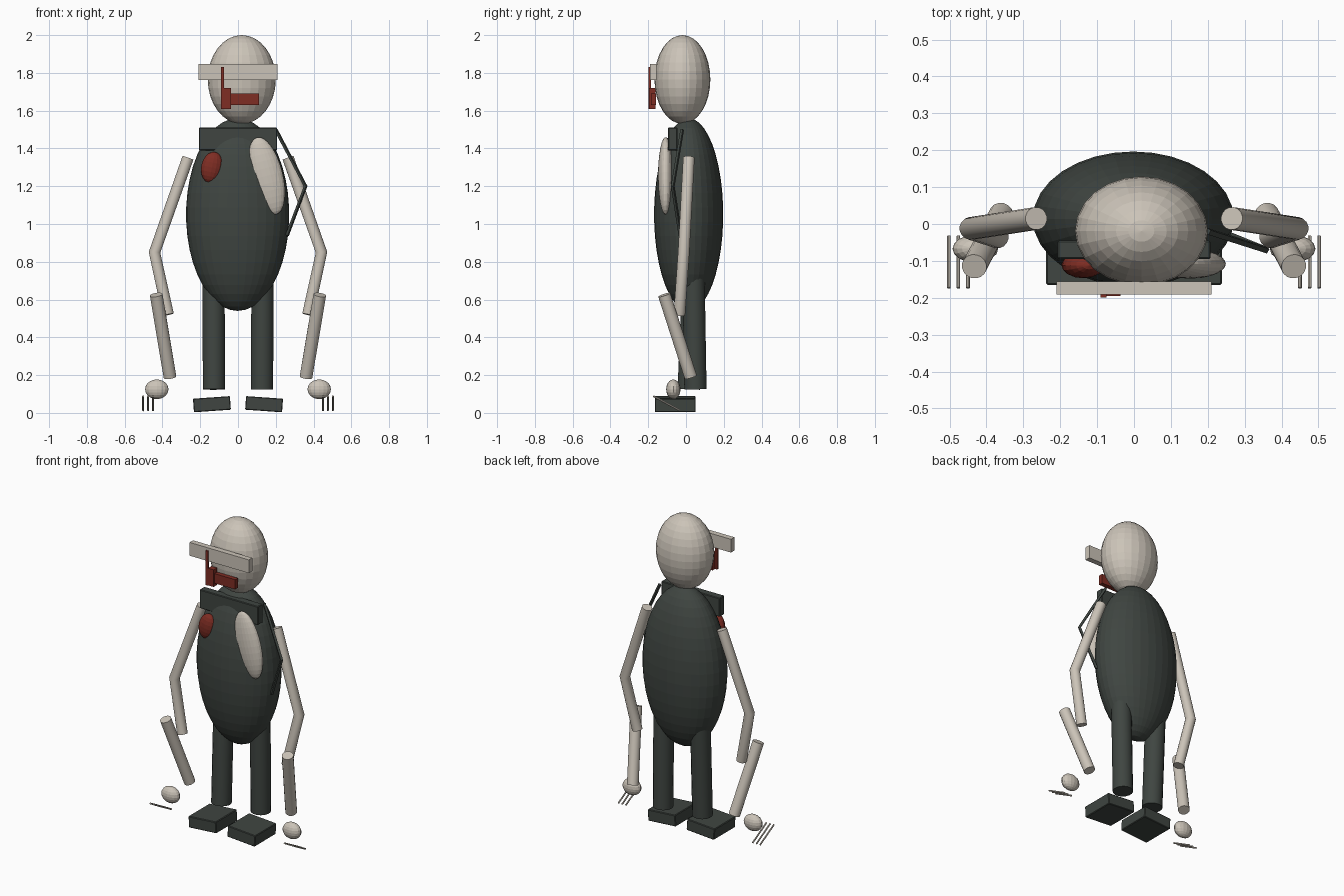
import bpy, bmesh, math
from mathutils import Vector, Matrix

old = bpy.data.objects.get("Cube")
if old:
    bpy.data.objects.remove(old, do_unlink=True)


def material(name, rgb):
    m = bpy.data.materials.new(name)
    m.use_nodes = True
    m.diffuse_color = (*rgb, 1)
    m.node_tree.nodes["Principled BSDF"].inputs["Base Color"].default_value = (*rgb, 1)
    return m


PALE = material("warm pale grey", (0.6, 0.55, 0.48))
DARK = material("dark green grey", (0.05, 0.06, 0.053))
RED = material("deep red", (0.21, 0.026, 0.017))


def finish(name, bm, mat):
    bmesh.ops.recalc_face_normals(bm, faces=bm.faces)
    me = bpy.data.meshes.new(name)
    bm.to_mesh(me)
    bm.free()
    me.materials.append(mat)
    ob = bpy.data.objects.new(name, me)
    bpy.context.collection.objects.link(ob)
    return ob


def egg(name, centre, radii, mat, segs=24, tilt=0):
    bm = bmesh.new()
    bmesh.ops.create_uvsphere(bm, u_segments=segs, v_segments=segs * 2 // 3, radius=1)
    bm.transform(Matrix.Translation(centre) @ Matrix.Rotation(math.radians(tilt), 4, 'Y')
                 @ Matrix.Diagonal((*radii, 1)))
    return finish(name, bm, mat)


def box(name, centre, size, mat, tilt=0, bevel=0.0):
    bm = bmesh.new()
    bmesh.ops.create_cube(bm, size=1)
    bm.transform(Matrix.Diagonal((*size, 1)))
    ob = finish(name, bm, mat)
    ob.location = centre
    ob.rotation_euler.y = math.radians(tilt)
    if bevel:
        ob.modifiers.new("soft_edge", 'BEVEL').width = bevel
    return ob


def tube(name, points, radius, mat, sides=16):
    """Capped round bar swept along a bent path."""
    pts = [Vector(p) for p in points]
    bm = bmesh.new()
    rings = []
    for i, p in enumerate(pts):
        before = (p - pts[i - 1]).normalized() if i else Vector()
        after = (pts[i + 1] - p).normalized() if i < len(pts) - 1 else Vector()
        along = (before + after).normalized()
        u = along.cross(Vector((1, 0.2, 0))).normalized()
        v = along.cross(u)
        turns = [2 * math.pi * k / sides for k in range(sides)]
        rings.append([bm.verts.new(p + radius * (u * math.cos(a) + v * math.sin(a)))
                      for a in turns])
    for a, b in zip(rings, rings[1:]):
        for k in range(sides):
            n = (k + 1) % sides
            bm.faces.new((a[k], a[n], b[n], b[k]))
    bm.faces.new(rings[0])
    bm.faces.new(rings[-1])
    ob = finish(name, bm, mat)
    if sides > 8:
        ob.data.shade_smooth()
        bpy.ops.object.select_all(action='DESELECT')
        ob.select_set(True)
        bpy.context.view_layer.objects.active = ob
        bpy.ops.object.shade_smooth_by_angle(angle=math.radians(40))
    return ob


# Head and torso
egg("torso", (-0.002, 0.014, 1.05), (0.273, 0.183, 0.51), DARK, 32)
egg("head", (0.02, -0.019, 1.765), (0.18, 0.148, 0.235), PALE)

# Face: visor band and angular red mouthpiece
box("visor", (0, -0.173, 1.805), (0.42, 0.035, 0.085), PALE)
box("mouth_strip", (-0.083, -0.192, 1.72), (0.016, 0.014, 0.22), RED)
box("mouth_block", (-0.056, -0.178, 1.665), (0.04, 0.035, 0.11), RED)
box("mouth_bar", (0.037, -0.172, 1.661), (0.146, 0.028, 0.062), RED)

# Chest: yoke, red badge, pale patch and shoulder strap
box("chest_yoke", (0, -0.07, 1.45), (0.415, 0.05, 0.12), DARK, bevel=0.004)
egg("chest_badge", (-0.138, -0.112, 1.3), (0.057, 0.035, 0.083), RED, 16, 12)
egg("chest_patch", (0.152, -0.108, 1.255), (0.085, 0.04, 0.21), PALE, 24, -14)
tube("shoulder_strap", [(0.2, -0.02, 1.5), (0.358, -0.07, 1.2), (0.26, -0.03, 0.94)],
     0.01, DARK, 4)

# Limbs, repeated on each side
for side, s in (("left", 1), ("right", -1)):
    tube(side + "_arm", [(s * 0.265, 0.015, 1.35), (s * 0.442, -0.012, 0.85),
                         (s * 0.37, -0.035, 0.52)], 0.031, PALE)
    tube(side + "_forearm", [(s * 0.433, -0.115, 0.625), (s * 0.36, 0.025, 0.19)], 0.034, PALE)
    egg(side + "_hand", (s * 0.43, -0.067, 0.125), (0.062, 0.038, 0.052), PALE, 16)
    for i in range(3):
        x = s * (0.45 + 0.026 * i)
        tube(f"{side}_finger_{i + 1}", [(x, -0.173, 0.089), (x, -0.033, 0.013)],
             0.005, PALE, 8)
    foot_y = 0.05 if s > 0 else 0.014
    tube(side + "_leg", [(s * 0.13, 0.04, 0.72), (s * 0.127, foot_y, 0.125)], 0.06, DARK)
    box(side + "_foot", (s * 0.138, -0.057, 0.046), (0.196, 0.216, 0.072), DARK,
        tilt=s * 4, bevel=0.004)
